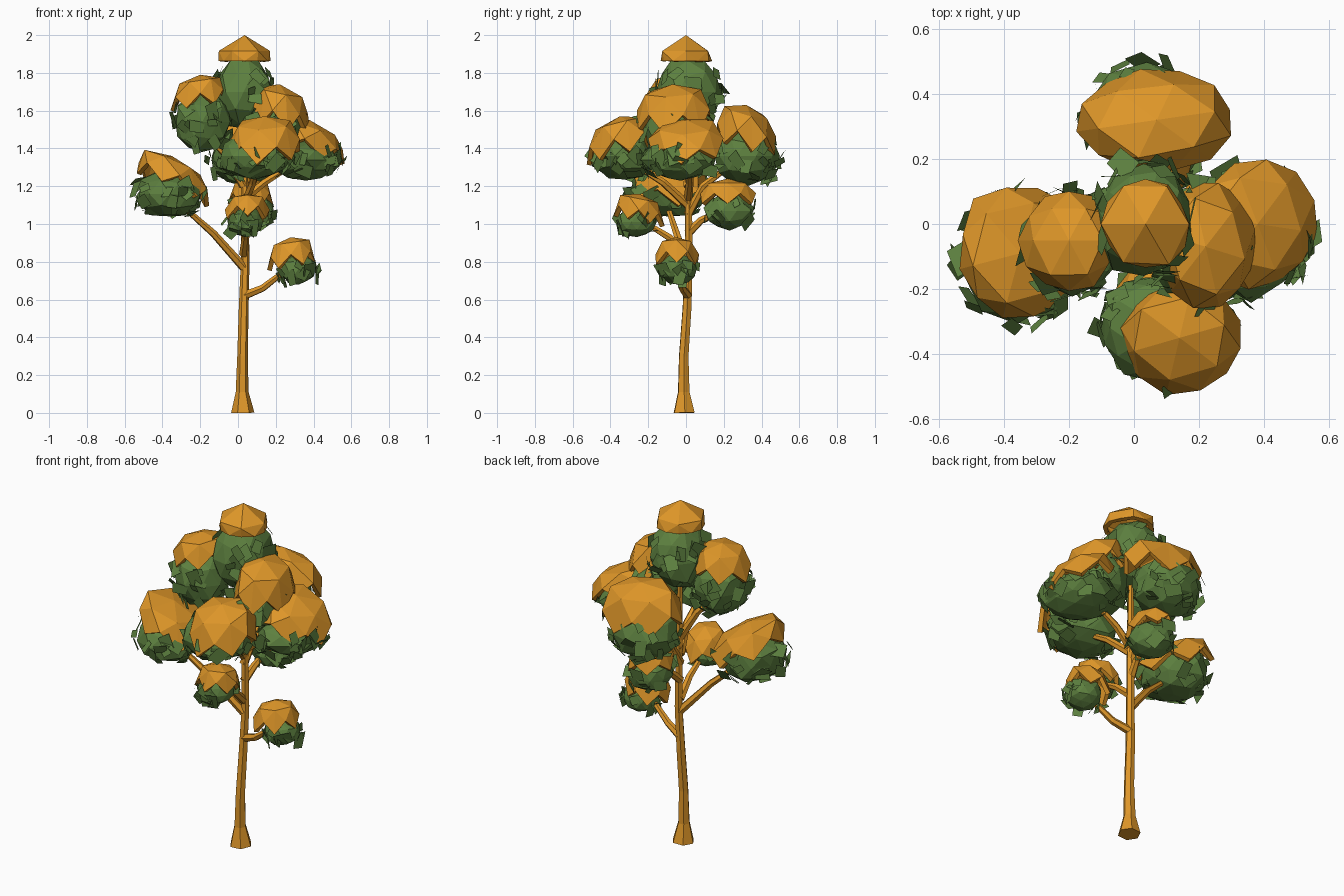
import bpy
import bmesh
import random
from math import atan2, cos, sin, pi
from mathutils import Vector, Matrix

random.seed(7)
cube = bpy.data.objects.get("Cube")
if cube:
    bpy.data.objects.remove(cube, do_unlink=True)


def make_material(name, color):
    mat = bpy.data.materials.new(name)
    mat.use_nodes = True
    mat.diffuse_color = color
    mat.node_tree.nodes["Principled BSDF"].inputs["Base Color"].default_value = color
    return mat


ORANGE = make_material("warm orange", (0.74, 0.31, 0.022, 1))
GREEN = make_material("leaf green", (0.11, 0.217, 0.05, 1))


def add_object(name, bm, mat):
    mesh = bpy.data.meshes.new(name)
    bm.to_mesh(mesh)
    bm.free()
    mesh.materials.append(mat)
    obj = bpy.data.objects.new(name, mesh)
    bpy.context.collection.objects.link(obj)
    return obj


def foliage(name, center, radii):
    """Uneven faceted clump."""
    bm = bmesh.new()
    bmesh.ops.create_icosphere(bm, subdivisions=2, radius=1)
    for v in bm.verts:
        v.co *= random.uniform(0.92, 1.07)
    bm.transform(Matrix.Translation(center) @ Matrix.Diagonal((*radii, 1)))
    add_object(name + "_foliage", bm, GREEN)


def cap(name, center, radii, tilt, shoulder=(0.74, 0.8), notch=0.35):
    """Angular draped shell: peak, shoulder ring and a rim notched between its legs."""
    bm = bmesh.new()
    sides = 6
    start = atan2(tilt[1], tilt[0])

    def vert(step, r, h):
        angle = start + 2 * pi * step / sides
        r *= random.uniform(0.94, 1.06)
        x, y = radii[0] * r * cos(angle), radii[1] * r * sin(angle)
        z = radii[2] * h - tilt[0] * x - tilt[1] * y
        return bm.verts.new(Vector(center) + Vector((x, y, z)))

    peak = vert(0, 0, 1)
    ring = [vert(i, *shoulder) for i in range(sides)]
    legs = [vert(i, 1, -0.1) for i in range(sides)]
    gaps = [vert(i + 0.5, 0.96, notch) for i in range(sides)]
    for i in range(sides):
        j = (i + 1) % sides
        for face in ((peak, ring[i], ring[j]), (ring[i], legs[i], gaps[i]),
                     (ring[i], gaps[i], ring[j]), (ring[j], gaps[i], legs[j])):
            bm.faces.new(face)
    obj = add_object(name + "_cap", bm, ORANGE)
    shell = obj.modifiers.new("thickness", 'SOLIDIFY')
    shell.thickness = 0.025
    shell.offset = -1


def leaves(name, center, radii, count):
    """Loose flat leaf cards lying roughly on a foliage clump."""
    bm = bmesh.new()
    while count:
        d = Vector([random.gauss(0, 1) for _ in range(3)]).normalized()
        if d.z > 0.5 or d.z < -0.8:
            continue
        count -= 1
        reach = random.uniform(0.98, 1.1)
        spot = Vector(center) + Vector([a * b for a, b in zip(d, radii)]) * reach
        wobble = Vector([random.uniform(-0.6, 0.6) for _ in range(3)])
        normal = (d + wobble).normalized()
        u = Matrix.Rotation(random.uniform(0, 6), 3, normal) @ normal.orthogonal().normalized()
        w = normal.cross(u)
        size = random.uniform(0.025, 0.05)
        corners = [(-1, -0.7), (1, -0.8), (0.8, 0.7), (-1.1, 0.6)]
        bm.faces.new([bm.verts.new(spot + (u * a + w * b) * size) for a, b in corners])
    add_object(name + "_leaves", bm, GREEN)


def limb(name, points):
    """Six-sided tapering limb; each point is x, y, z, radius."""
    curve = bpy.data.curves.new(name, 'CURVE')
    curve.dimensions = '3D'
    curve.bevel_depth = 1
    curve.bevel_resolution = 1
    curve.use_fill_caps = True
    spline = curve.splines.new('POLY')
    spline.points.add(len(points) - 1)
    for p, (x, y, z, r) in zip(spline.points, points):
        p.co = (x, y, z, 1)
        p.radius = r
    temp = bpy.data.objects.new(name + "_path", curve)
    bpy.context.collection.objects.link(temp)
    graph = bpy.context.evaluated_depsgraph_get()
    bm = bmesh.new()
    bm.from_mesh(bpy.data.meshes.new_from_object(temp.evaluated_get(graph)))
    bpy.data.objects.remove(temp, do_unlink=True)
    for f in bm.faces:
        f.smooth = False
    add_object(name, bm, ORANGE)


# Trunk with flared foot
limb("trunk", [(.025, -.01, 0, .062), (.022, -.012, .11, .034), (.024, -.012, .3, .028),
               (.03, .005, .55, .026), (.038, .015, .8, .023), (.035, .013, 1.2, .02),
               (.03, .01, 1.6, .014)])

# Branches: start height on the trunk, bend, end
branches = {
    "low_left_branch": (.62, (.13, -.02, .66), (.26, -.05, .76)),
    "right_branch": (.77, (-.13, -.05, .95), (-.3, -.1, 1.1)),
    "low_front_branch": (.84, (.04, -.09, .93), (.04, -.22, 1.01)),
    "low_back_branch": (.95, (.05, .08, 1.02), (.06, .2, 1.08)),
    "front_branch": (1.1, (.08, -.12, 1.22), (.1, -.28, 1.32)),
    "left_branch": (1.13, (.14, .02, 1.22), (.3, .02, 1.32)),
    "back_branch": (1.05, (.05, .09, 1.2), (.06, .27, 1.34)),
    "upper_right_branch": (1.2, (-.06, -.02, 1.36), (-.17, -.05, 1.48)),
}
for name, (z, bend, end) in branches.items():
    limb(name, [(.03, .01, z, .024), (*bend, .02), (*end, .014)])

# Clumps: foliage centre, foliage radii, cap centre, cap radii, cap tilt
clumps = {
    "top": ((.03, .01, 1.7), (.155, .18, .2), (.035, 0, 1.875), (.14, .14, .125), (0, 0)),
    "upper_right": ((-.19, -.06, 1.54), (.15, .16, .17), (-.2, -.05, 1.64), (.15, .16, .15), (-.15, 0)),
    "right": ((-.36, -.1, 1.16), (.18, .2, .13), (-.35, -.09, 1.2), (.2, .22, .16), (.42, .1)),
    "low_left": ((.32, -.04, .76), (.1, .1, .08), (.28, -.05, .79), (.13, .12, .14), (-.15, 0)),
    "low_front": ((.04, -.26, 1.01), (.1, .1, .08), (.05, -.25, 1.03), (.12, .13, .13), (0, .2)),
    "low_back": ((.07, .23, 1.07), (.12, .13, .1), (.07, .22, 1.12), (.12, .15, .12), (0, 0)),
    "front": ((.09, -.32, 1.36), (.2, .17, .13), (.14, -.35, 1.38), (.2, .17, .19), (-.05, -.25)),
    "upper_left": ((.2, -.06, 1.51), (.16, .18, .17), (.22, -.07, 1.53), (.16, .2, .21), (.2, -.05)),
    "left": ((.36, -.03, 1.34), (.18, .2, .11), (.38, 0, 1.4), (.19, .2, .15), (.35, -.05)),
    "back": ((.04, .32, 1.36), (.19, .17, .16), (.07, .32, 1.43), (.24, .16, .2), (.08, .25)),
}
for name, (center, radii, cap_center, cap_radii, tilt) in clumps.items():
    foliage(name, center, radii)
    leaves(name, center, radii, 14 if name.startswith("low") else 32)
    if name == "top":
        cap(name, cap_center, cap_radii, tilt, (1, 0.33), -0.1)
    else:
        cap(name, cap_center, cap_radii, tilt)
